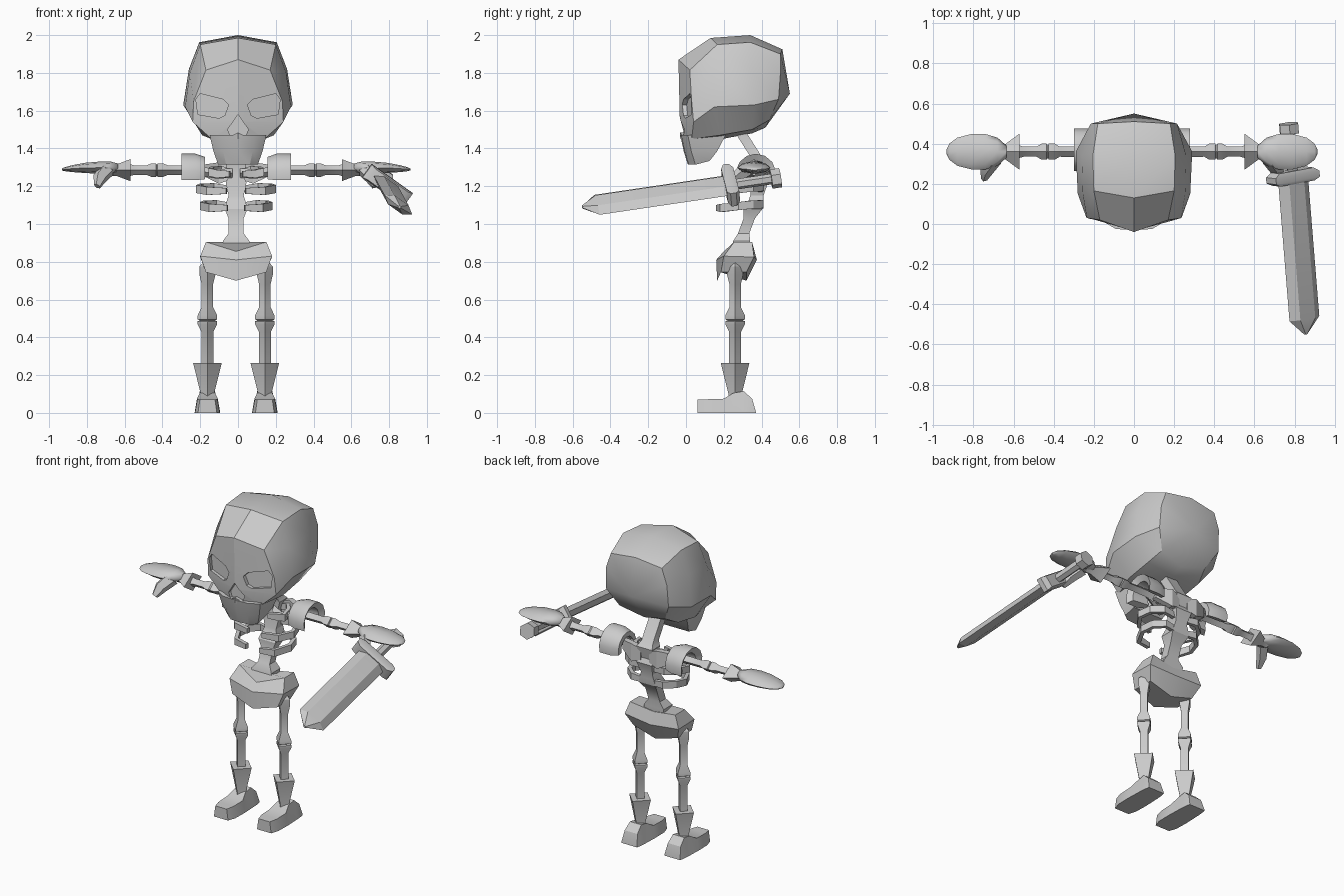
import bpy, bmesh, math
from mathutils import Vector

if "Cube" in bpy.data.objects:
    bpy.data.objects.remove(bpy.data.objects["Cube"])

X0 = -0.01   # body centre line
bone_mat = bpy.data.materials.new("bone_grey")
bone_mat.diffuse_color = (0.6, 0.6, 0.6, 1)
bone_mat.use_nodes = True
bone_mat.node_tree.nodes["Principled BSDF"].inputs["Base Color"].default_value = bone_mat.diffuse_color


def loft(name, rings, caps=True, angle=30):
    """Skin a list of equal-length point rings."""
    bm = bmesh.new()
    vs = [[bm.verts.new(p) for p in r] for r in rings]
    n = len(vs[0])
    for a, b in zip(vs, vs[1:]):
        for i in range(n):
            j = (i + 1) % n
            bm.faces.new((a[i], a[j], b[j], b[i]))
    if caps:
        bm.faces.new(vs[0])
        bm.faces.new(vs[-1])
    bmesh.ops.remove_doubles(bm, verts=bm.verts, dist=0.0005)
    bmesh.ops.recalc_face_normals(bm, faces=bm.faces)
    me = bpy.data.meshes.new(name)
    bm.to_mesh(me)
    bm.free()
    me.materials.append(bone_mat)
    ob = bpy.data.objects.new(name, me)
    bpy.context.collection.objects.link(ob)
    smooth(ob, angle)
    return ob


def smooth(ob, angle):
    bpy.ops.object.select_all(action='DESELECT')
    ob.select_set(True)
    bpy.context.view_layer.objects.active = ob
    bpy.ops.object.shade_smooth_by_angle(angle=math.radians(angle))


def pair(name, rings, **kw):
    for side, s in (("left", -1), ("right", 1)):
        loft(side + "_" + name, [[(X0 + s * p[0], p[1], p[2]) for p in r] for r in rings], **kw)


def ring(c, u, v, n=4, phase=0.0):
    c, u, v = Vector(c), Vector(u), Vector(v)
    return [c + u * math.cos(phase + math.tau * i / n) + v * math.sin(phase + math.tau * i / n)
            for i in range(n)]


def mirrored(half):
    """Close a half section whose first and last points lie on the centre line."""
    return half + [(-x, y, z) for x, y, z in half[-2:0:-1]]


def shifted(rings):
    return [[(p[0] + X0, p[1], p[2]) for p in r] for r in rings]


SQ = math.pi / 4
R2 = math.sqrt(2)

# Skull: half sections from the face back to the rear pole
nose_line = [(0, -.04, 1.87), (0, -.04, 1.87), (0, -.035, 1.65), (0, -.035, 1.54), (0, -.03, 1.45), (0, .1, 1.44)]
sections = [
    [(0, -.04, 1.87), (.17, .02, 1.815), (.235, .03, 1.65), (.24, .04, 1.54), (.14, .03, 1.45), (0, .1, 1.44)],
    [(0, .13, 1.985), (.2, .165, 1.95), (.255, .15, 1.80), (.28, .15, 1.62), (.19, .18, 1.47), (0, .19, 1.45)],
    [(0, .34, 2.0), (.205, .34, 1.962), (.26, .34, 1.82), (.29, .36, 1.63), (.19, .35, 1.50), (0, .35, 1.48)],
    [(0, .51, 1.925), (.18, .5, 1.90), (.215, .5, 1.80), (.22, .49, 1.66), (.16, .44, 1.55), (0, .42, 1.51)],
]
skull = loft("skull", [mirrored(r) for r in [nose_line] + sections + [[(0, .55, 1.69)] * 6]], caps=False)

# Eye sockets and nose hole cut into the face
eye = [(.05, 1.63), (.08, 1.66), (.20, 1.69), (.223, 1.66), (.212, 1.58), (.1, 1.56), (.07, 1.575)]
nose = [(0, 1.58), (.055, 1.5), (.04, 1.465), (0, 1.485), (-.04, 1.465), (-.055, 1.5)]
cutters = [("eye_cutter", [(s * x, z) for x, z in eye]) for s in (-1, 1)] + [("nose_cutter", nose)]
for name, poly in cutters:
    cut = loft(name, [[(x, -.2, z) for x, z in poly],
                      [(x, -.01 + .27 * abs(x), z) for x, z in poly]])
    cut.hide_render = True
    mod = skull.modifiers.new("cut", 'BOOLEAN')
    mod.operation, mod.object, mod.solver = 'DIFFERENCE', cut, 'EXACT'
    bpy.context.view_layer.objects.active = skull
    bpy.ops.object.modifier_apply(modifier="cut")
    bpy.data.objects.remove(cut)
smooth(skull, 30)

# Jaw
loft("jaw", [mirrored([(0, f, z), (.6 * w, f + .005, z), (w, f + .04, z), (w, b, z + t), (0, b, z + t)])
             for z, w, f, b, t in ((1.47, .15, -.03, .21, 0), (1.385, .13, -.012, .165, 0),
                                   (1.314, .105, .01, .125, .02))])

# Neck and spine: centre y, z, half width, half depth
spine = [(.28, 1.50, .04, .03), (.375, 1.35, .04, .03), (.395, 1.32, .055, .04), (.385, 1.25, .04, .035),
         (.39, 1.22, .055, .045), (.375, 1.15, .04, .035), (.37, 1.12, .05, .04), (.355, 1.08, .06, .05),
         (.335, 1.03, .04, .03), (.305, .95, .04, .03), (.295, .91, .07, .045), (.29, .86, .07, .045)]
loft("spine", shifted([ring((0, y, z), (w * R2, 0, 0), (0, d * R2, 0), 4, SQ) for y, z, w, d in spine]))

# Rib cage: hooked ribs open at the front
for k, (z, s, tip) in enumerate(((1.275, .68, .27), (1.185, 1, .19), (1.095, .9, .17))):
    path = [(.02, .39, 0), (.12, .40, .01), (.18, .35, .008), (.2, .28, 0), (.15, tip + .02, -.01), (.05, tip, -.01)]
    pts = [Vector((x * s, y, z + dz)) for x, y, dz in path]
    rings = []
    for i, p in enumerate(pts):
        t = pts[min(i + 1, 5)] - pts[max(i - 1, 0)]
        out = Vector((t.y, -t.x, 0)).normalized()
        rings.append(ring(p, out * .017, (0, 0, .03 if 0 < i < 5 else .022), 4, SQ))
    pair("rib_%d" % (k + 1), rings)

# Shoulder blades and collar bones
pair("shoulder_blade", [ring(c, (0, .025, 0), (0, 0, h), 4, SQ) for c, h in
                        (((.03, .41, 1.27), .05), ((.09, .42, 1.27), .08), ((.18, .38, 1.285), .04))])
pair("collar_bone", [ring(c, (0, .025, 0), (0, 0, .025), 4) for c in
                     ((.02, .35, 1.27), (.1, .31, 1.265), (.2, .355, 1.28))])

# Shoulder guards: arched bands over the upper arms
arch = []
for i in range(9):
    a = math.radians(-18 + 27 * i)
    arch.append([(x, .37 - r * math.cos(a), 1.265 + r * math.sin(a))
                 for x, r in ((.165, .06), (.165, .09), (.215, .107), (.29, .107), (.27, .07))])
pair("shoulder_guard", arch)

# Arms with elbow knobs and flared wrist cuffs
def limb_x(name, stations):
    pair(name, [ring((x, .36, 1.285), (0, hy, 0), (0, 0, hz)) for x, hy, hz in stations])

limb_x("upper_arm", [(.17, .04, .04), (.21, .027, .027), (.36, .025, .025), (.385, .04, .035), (.415, .04, .035), (.42, .025, .025)])
limb_x("forearm", [(.415, .025, .025), (.425, .04, .035), (.45, .04, .035), (.475, .025, .025), (.54, .025, .025), (.59, .04, .04)])
limb_x("wrist_cuff", [(.56, .09, .058), (.635, .035, .03), (.68, .04, .03)])

# Mitten hands and thumbs
hand = [(.625, .03, 1.295, .025), (.67, .07, 1.298, .034), (.73, .088, 1.298, .032), (.80, .088, 1.297, .027),
        (.87, .07, 1.293, .018), (.91, .04, 1.29, .01), (.923, .012, 1.288, .004)]
pair("hand", [ring((x, .36, z), (0, hy, 0), (0, 0, hz), 8) for x, hy, z, hz in hand], angle=60)
pair("thumb", [ring(c, (h, 0, h * .4), (0, h * .8, -h * .6), 5) for c, h in
               (((.685, .32, 1.285), .04), ((.72, .27, 1.245), .035), ((.735, .225, 1.2), .017))])

# Pelvis bowl
loft("pelvis", shifted([mirrored(r) for r in (
    [(0, .2, .855), (.16, .255, .905), (.16, .35, .905), (0, .34, .88)],
    [(0, .16, .81), (.19, .2, .83), (.19, .36, .825), (0, .375, .81)],
    [(0, .165, .70), (.16, .185, .745), (.155, .32, .745), (0, .32, .70)])]))

# Legs: thigh, shin, ankle cuff
def limb_z(name, stations):
    pair(name, [ring((.152, .26, z), (h, 0, 0), (0, h, 0)) for z, h in stations])

limb_z("thigh", [(.80, .02), (.775, .042), (.73, .042), (.68, .03), (.56, .03), (.515, .052), (.495, .052), (.488, .035)])
limb_z("shin", [(.492, .035), (.485, .052), (.47, .052), (.43, .032), (.28, .032), (.2, .03)])
limb_z("ankle_cuff", [(.265, .076), (.10, .035), (.06, .04)])

# Feet: y, top height, base half width, top half width
foot = [(.06, .07, .05, .04), (.11, .072, .066, .053), (.2, .075, .068, .055), (.25, .105, .066, .04),
        (.305, .115, .064, .04), (.35, .075, .06, .045), (.37, .005, .055, .055)]
pair("foot", [[(.152 - b, y, 0), (.152 + b, y, 0), (.152 + t, y, z), (.152 - t, y, z)] for y, z, b, t in foot])

# Sword held in the right hand: frame along the blade
start, end = Vector((.77, .5, 1.245)), Vector((.855, -.55, 1.09))
axis = (end - start).normalized()
wide = Vector((.155, .03, -.11))
wide = (wide - axis * wide.dot(axis)).normalized()
thick = axis.cross(wide)
length = (end - start).length


def sword_part(name, stations, n=4, phase=SQ):
    loft(name, [ring(start + axis * t, wide * w, thick * h, n, phase) for t, w, h in stations])


sword_part("sword_pommel", [(0, .055, .05), (.05, .055, .05)], 6, 0)
sword_part("sword_handle", [(.04, .028, .028), (.26, .028, .028)], 6, 0)
sword_part("sword_guard", [(.235, .15, .05), (.255, .19, .06), (.285, .19, .06), (.30, .15, .05)])
sword_part("sword_blade", [(.28, .092, .034), (length - .08, .092, .034), (length, .008, .008)], 6, 0)
